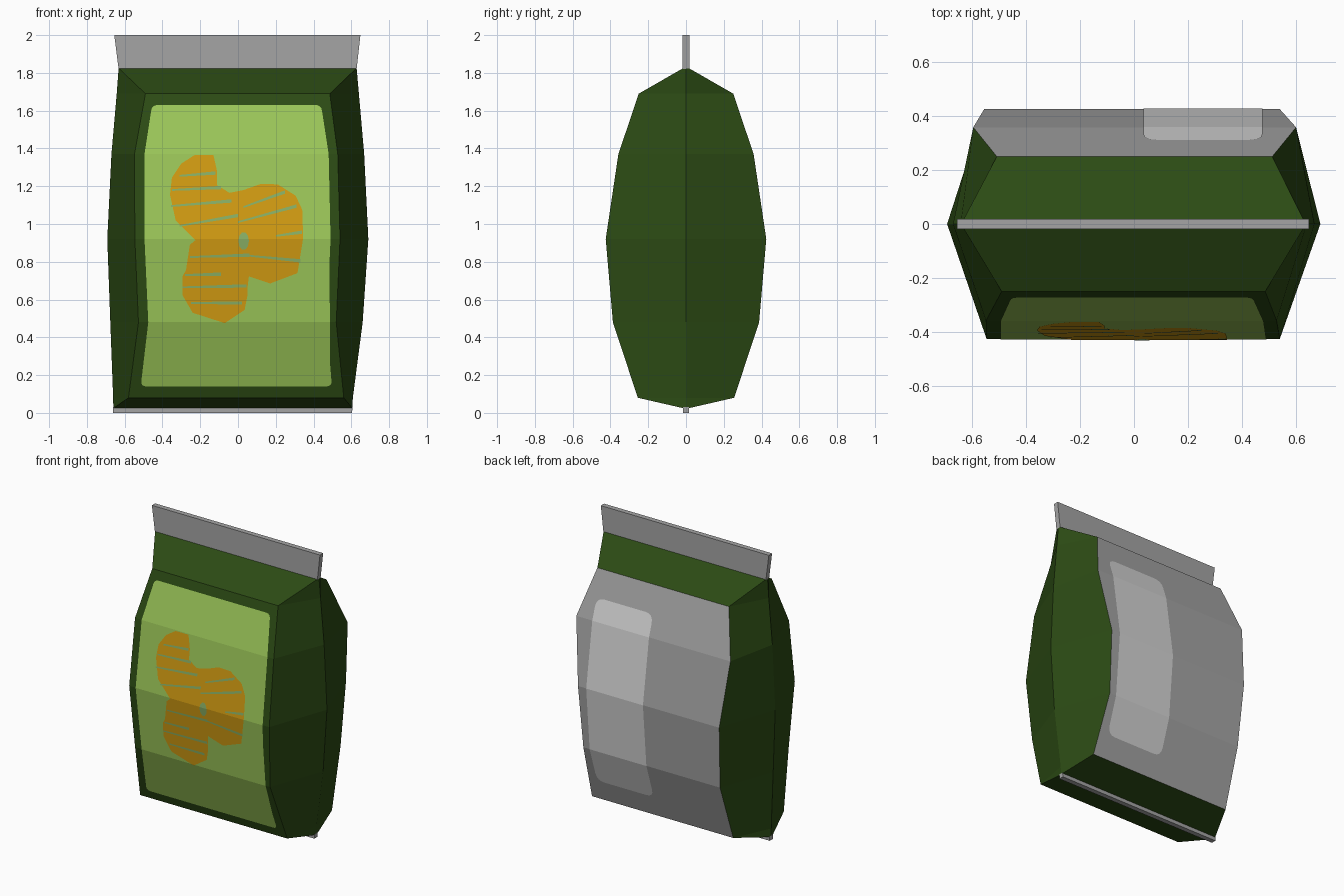
import bpy, bmesh, math
from mathutils import Vector

if "Cube" in bpy.data.objects:
    bpy.data.objects.remove(bpy.data.objects["Cube"])


def material(name, rgb):
    m = bpy.data.materials.new(name)
    m.diffuse_color = (*rgb, 1)
    m.use_nodes = True
    m.node_tree.nodes["Principled BSDF"].inputs["Base Color"].default_value = m.diffuse_color
    return m


DARK = material("dark green", (0.025, 0.070, 0.007))
LIME = material("light green", (0.328, 0.565, 0.098))
ORANGE = material("orange", (0.64, 0.328, 0.006))
SAGE = material("sage green", (0.25, 0.43, 0.13))
GREY = material("grey", (0.376, 0.376, 0.376))
PALE = material("pale grey", (0.66, 0.66, 0.66))

# Pouch sections: z, half depth, side x (left, right), front x, back x
RINGS = [
    (0.025, 0.015, (-0.660, 0.605), (-0.660, 0.605), (-0.660, 0.605)),
    (0.08, 0.255, (-0.661, 0.608), (-0.580, 0.560), (-0.545, 0.550)),
    (0.48, 0.387, (-0.676, 0.660), (-0.527, 0.520), (-0.535, 0.525)),
    (0.92, 0.425, (-0.692, 0.690), (-0.546, 0.540), (-0.555, 0.540)),
    (1.37, 0.358, (-0.670, 0.668), (-0.548, 0.528), (-0.595, 0.600)),
    (1.69, 0.250, (-0.642, 0.640), (-0.490, 0.486), (-0.508, 0.512)),
    (1.825, 0.015, (-0.632, 0.628), (-0.632, 0.628), (-0.632, 0.628)),
]


def finish(name, bm, mats):
    me = bpy.data.meshes.new(name)
    bm.to_mesh(me)
    bm.free()
    for m in mats:
        me.materials.append(m)
    ob = bpy.data.objects.new(name, me)
    bpy.context.collection.objects.link(ob)
    return ob


def depth(z):
    """Half depth of the pouch at height z."""
    for a, b in zip(RINGS, RINGS[1:]):
        if z <= b[0] + 1e-6:
            return a[1] + (b[1] - a[1]) * (z - a[0]) / (b[0] - a[0])
    return RINGS[-1][1]


def decal(name, outlines, mat, side, lift):
    """Flat x-z outlines creased along the pouch rings and laid on its surface."""
    bm = bmesh.new()
    for pts in outlines:
        bm.faces.new([bm.verts.new((x, 0, z)) for x, z in pts])
    bmesh.ops.triangulate(bm, faces=bm.faces[:])
    for ring in RINGS[2:5]:
        bmesh.ops.bisect_plane(bm, geom=bm.verts[:] + bm.edges[:] + bm.faces[:],
                               plane_co=(0, 0, ring[0]), plane_no=(0, 0, 1))
    for v in bm.verts:
        v.co.y = side * (depth(v.co.z) + lift)
    bm.normal_update()
    bmesh.ops.reverse_faces(bm, faces=[f for f in bm.faces if f.normal.y * side < 0])
    return finish(name, bm, [mat])


def round_corners(pts, corners, r):
    """Replace the chosen corners of an outline with short curves."""
    out = []
    for i, p in enumerate(pts):
        p = Vector(p)
        if i not in corners:
            out.append(p)
            continue
        a = p + (Vector(pts[i - 1]) - p).normalized() * r
        b = p + (Vector(pts[(i + 1) % len(pts)]) - p).normalized() * r
        for k in range(5):
            t = k / 4
            out.append(a * (1 - t) ** 2 + p * 2 * t * (1 - t) + b * t * t)
    return out


def seal(name, z0, z1, low, high, half):
    """Flat crimped strip, tapered from low to high x limits."""
    bm = bmesh.new()
    bmesh.ops.create_cube(bm, size=1)
    for v in bm.verts:
        top = v.co.z > 0
        lim = high if top else low
        v.co = (lim[1] if v.co.x > 0 else lim[0],
                math.copysign(half, v.co.y), z1 if top else z0)
    return finish(name, bm, [GREY])


# Pouch body: six-sided sections bridged together, grey back panel
bm = bmesh.new()
loops = []
for z, d, s, f, b in RINGS:
    loops.append([bm.verts.new(p) for p in (
        (s[0], 0, z), (f[0], -d, z), (f[1], -d, z),
        (s[1], 0, z), (b[1], d, z), (b[0], d, z))])
for k, (lo, hi) in enumerate(zip(loops, loops[1:])):
    for i in range(6):
        j = (i + 1) % 6
        face = bm.faces.new((lo[i], lo[j], hi[j], hi[i]))
        face.material_index = 1 if i == 4 and 0 < k < 5 else 0
bm.faces.new(loops[0][::-1])
bm.faces.new(loops[-1])
bmesh.ops.recalc_face_normals(bm, faces=bm.faces[:])
finish("pouch_body", bm, [DARK, GREY])

# Top and bottom seals
seal("top_seal", 1.82, 2.0, (-0.632, 0.628), (-0.655, 0.648), 0.018)
seal("bottom_seal", 0.0, 0.03, (-0.661, 0.604), (-0.661, 0.606), 0.017)

# Front label
label = [(-0.515, 0.14), (0.497, 0.14), (0.47, 0.48), (0.49, 0.92), (0.48, 1.37),
         (0.44, 1.63), (-0.455, 1.63), (-0.495, 1.37), (-0.495, 0.92), (-0.475, 0.48)]
decal("front_label", [round_corners(label, (0, 1, 5, 6), 0.03)], LIME, -1, 0.002)

# Back label
back = [(0.035, 0.23), (0.475, 0.23), (0.475, 1.515), (0.035, 1.515)]
decal("back_label", [round_corners(back, range(4), 0.06)], PALE, 1, 0.002)

# Three-lobed snack picture
snack = [(-.30, 1.32), (-.23, 1.365), (-.13, 1.365), (-.11, 1.275), (-.11, 1.205),
         (-.045, 1.165), (-.03, 1.105), (.03, 1.18), (.12, 1.212), (.21, 1.21),
         (.305, 1.15), (.34, 1.075), (.345, .925), (.315, .74), (.17, .685),
         (.05, .725), (.05, .62), (.035, .545), (-.07, .475), (-.24, .53),
         (-.295, .625), (-.295, .72), (-.26, .785), (-.255, .89), (-.225, .915),
         (-.33, 1.02), (-.36, 1.155), (-.35, 1.245)]
decal("snack_picture", [snack], ORANGE, -1, 0.004)

# Thin ridges across the snack, and the small oval at its middle
ridges = [(-.31, 1.255, -.12, 1.27), (-.35, 1.18, -.09, 1.193), (-.355, 1.095, -.035, 1.122),
          (-.31, .99, 0, 1.045), (.03, 1.09, .25, 1.17), (0, 1.01, .31, 1.095),
          (.2, .937, .34, .957), (-.255, .825, .06, .835), (.06, .832, .33, .805),
          (-.28, .73, -.09, .735), (-.295, .665, .045, .672), (-.25, .582, .02, .582)]
shapes = []
for x0, z0, x1, z1 in ridges:
    h = 0.009
    shapes.append([(x0, z0 - h / 2), (x1, z1 - h), (x1, z1 + h), (x0, z0 + h / 2)])
shapes.append([(.03 + .028 * math.cos(a), .91 + .048 * math.sin(a))
               for a in (k * math.tau / 10 for k in range(10))])
decal("snack_ridges", shapes, SAGE, -1, 0.006)
